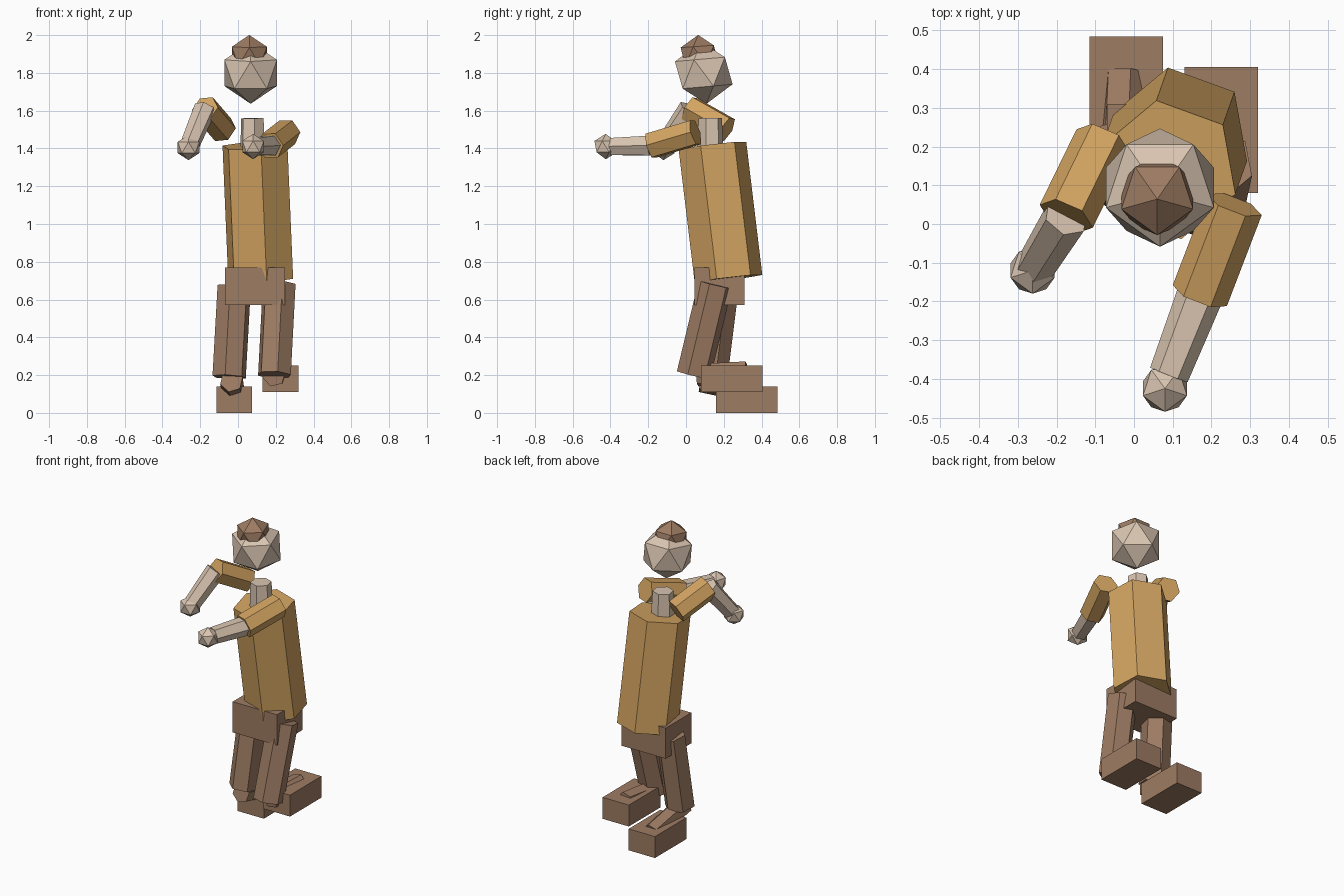
import bpy, bmesh, math
from mathutils import Vector, Matrix

cube = bpy.data.objects.get("Cube")
if cube:
    bpy.data.objects.remove(cube, do_unlink=True)


def material(name, rgb):
    m = bpy.data.materials.new(name)
    m.use_nodes = True
    m.diffuse_color = (*rgb, 1)
    m.node_tree.nodes["Principled BSDF"].inputs["Base Color"].default_value = (*rgb, 1)
    return m


GOLD = material("gold cloth", (0.65, 0.37, 0.12))
BROWN = material("brown leather", (0.34, 0.20, 0.125))
SKIN = material("pale skin", (0.70, 0.56, 0.44))


def finish(name, bm, mat, matrix):
    """Turn a bmesh into a flat-shaded object placed by matrix."""
    mesh = bpy.data.meshes.new(name)
    bm.to_mesh(mesh)
    bm.free()
    mesh.materials.append(mat)
    ob = bpy.data.objects.new(name, mesh)
    ob.matrix_world = matrix
    bpy.context.collection.objects.link(ob)
    return ob


def limb(name, start, end, r1, r2, mat, spin=10):
    """Six-sided prism running from start to end."""
    a, b = Vector(start), Vector(end)
    bm = bmesh.new()
    bmesh.ops.create_cone(bm, cap_ends=True, segments=6, radius1=r1, radius2=r2,
                          depth=(b - a).length)
    turn = Vector((0, 0, 1)).rotation_difference(b - a).to_matrix().to_4x4()
    finish(name, bm, mat, Matrix.Translation((a + b) / 2) @ turn
           @ Matrix.Rotation(math.radians(spin), 4, 'Z'))


def ball(name, centre, r, mat, tilt=0):
    """Twenty-sided ball with one corner facing the front."""
    bm = bmesh.new()
    bmesh.ops.create_icosphere(bm, subdivisions=1, radius=r)
    finish(name, bm, mat, Matrix.Translation(centre)
           @ Matrix.Rotation(math.radians(tilt), 4, 'X')
           @ Matrix.Rotation(math.radians(-90), 4, 'Z'))


def box(name, low, high, mat):
    lo, hi = Vector(low), Vector(high)
    bm = bmesh.new()
    bmesh.ops.create_cube(bm, size=1)
    bmesh.ops.scale(bm, vec=hi - lo, verts=bm.verts)
    finish(name, bm, mat, Matrix.Translation((lo + hi) / 2))


# Head, hair and neck
ball("head", (0.067, 0.094, 1.80), 0.164, SKIN, 5)
ball("hair", (0.06, 0.072, 1.892), 0.109, BROWN, 4)
limb("neck", (0.078, 0.13, 1.38), (0.076, 0.128, 1.56), 0.07, 0.063, SKIN)

# Torso and hips
limb("torso", (0.12, 0.225, 0.71), (0.09, 0.14, 1.415), 0.183, 0.183, GOLD)
box("hips", (-0.07, 0.045, 0.57), (0.25, 0.31, 0.77), BROWN)

# Arms: shoulder, elbow, wrist, hand centre
arms = {
    "right": ((-0.08, 0.215, 1.50), (-0.175, 0.02, 1.61),
              (-0.255, -0.11, 1.42), (-0.262, -0.12, 1.405)),
    "left": ((0.26, 0.05, 1.485), (0.17, -0.185, 1.415),
             (0.09, -0.39, 1.41), (0.08, -0.425, 1.41)),
}
for side, (shoulder, elbow, wrist, hand) in arms.items():
    limb(side + "_upper_arm", shoulder, elbow, 0.075, 0.075, GOLD)
    limb(side + "_forearm", elbow, wrist, 0.06, 0.052, SKIN)
    ball(side + "_hand", hand, 0.067, SKIN)

# Legs: hip, knee, shin start, shin end, low corner of the foot
legs = {
    "right": ((-0.02, 0.19, 0.67), (-0.047, 0.13, 0.19),
              (-0.035, 0.08, 0.17), (-0.022, 0.39, 0.10), (-0.115, 0.16, 0)),
    "left": ((0.218, 0.155, 0.68), (0.193, 0.04, 0.2),
             (0.19, 0.06, 0.2), (0.22, 0.32, 0.215), (0.13, 0.08, 0.11)),
}
for side, (hip, knee, shin, ankle, foot) in legs.items():
    limb(side + "_thigh", hip, knee, 0.092, 0.092, BROWN, 25)
    limb(side + "_shin", shin, ankle, 0.062, 0.06, BROWN)
    box(side + "_foot", foot, Vector(foot) + Vector((0.19, 0.325, 0.14)), BROWN)
